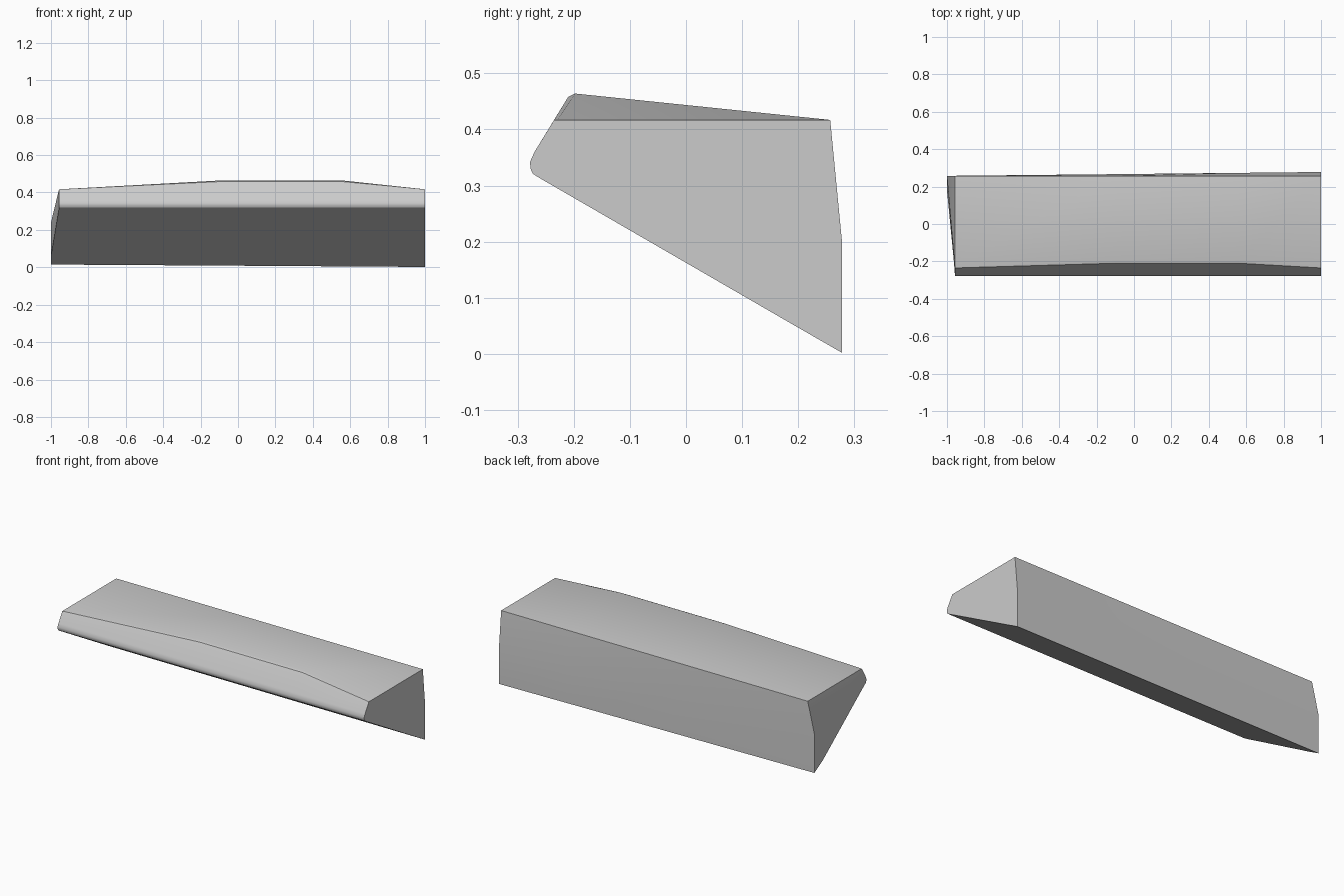
import bpy, bmesh, math

cube = bpy.data.objects.get("Cube")
if cube:
    bpy.data.objects.remove(cube, do_unlink=True)

grey = bpy.data.materials.new("plain grey")
grey.use_nodes = True
colour = (0.6, 0.6, 0.6, 1)
grey.diffuse_color = colour
grey.node_tree.nodes["Principled BSDF"].inputs["Base Color"].default_value = colour


def section(x, crest, end=False):
    """Cross-section ring; crest 0..1 raises the front top edge."""
    t = (1 - x) / 2                                # 0 at left end, 1 at right end
    back = 0.278 - 0.021 * t
    low = 0.002 + 0.013 * t
    nose = [(-0.27, 0.36), (-0.278, 0.342), (-0.277, 0.33), (-0.273, 0.321), (-0.262, 0.314)]
    top = [(0.257, 0.417),
           (-0.229 + 0.031 * crest, 0.417 + 0.047 * crest),
           (-0.235 + 0.025 * crest, 0.417 + 0.041 * crest)]
    keel = [(0.18, low + (back - 0.18) * 0.575), (back, low), (back, 0.2 + 0.04 * t)]
    # the slanted end leans outwards below the top
    keel_x = -1 if end else x
    return ([(x, y, z) for y, z in top + nose]
            + [(keel_x, y, z) for y, z in keel])


# main wedge-shaped block, lofted along its length
bm = bmesh.new()
rings = [[bm.verts.new(p) for p in section(*s)]
         for s in ((1, 0), (0.56, 1), (-0.1, 1), (-0.957, 0, True))]
count = len(rings[0])
for a, b in zip(rings, rings[1:]):
    for i in range(count):
        j = (i + 1) % count
        bm.faces.new((a[i], a[j], b[j], b[i]))
bm.faces.new(rings[0])

# slanted end: upper slope and lower flat part
e = rings[-1]
bm.faces.new((e[0], e[1], e[2], e[3], e[10]))
bm.faces.new(e[3:9] + [e[10]])
bm.faces.new(e[8:11])
bmesh.ops.recalc_face_normals(bm, faces=bm.faces)

mesh = bpy.data.meshes.new("wedge_block")
bm.to_mesh(mesh)
bm.free()
mesh.materials.append(grey)
block = bpy.data.objects.new("wedge_block", mesh)
bpy.context.collection.objects.link(block)
bpy.context.view_layer.objects.active = block
block.select_set(True)
bpy.ops.object.shade_smooth_by_angle(angle=math.radians(30))
